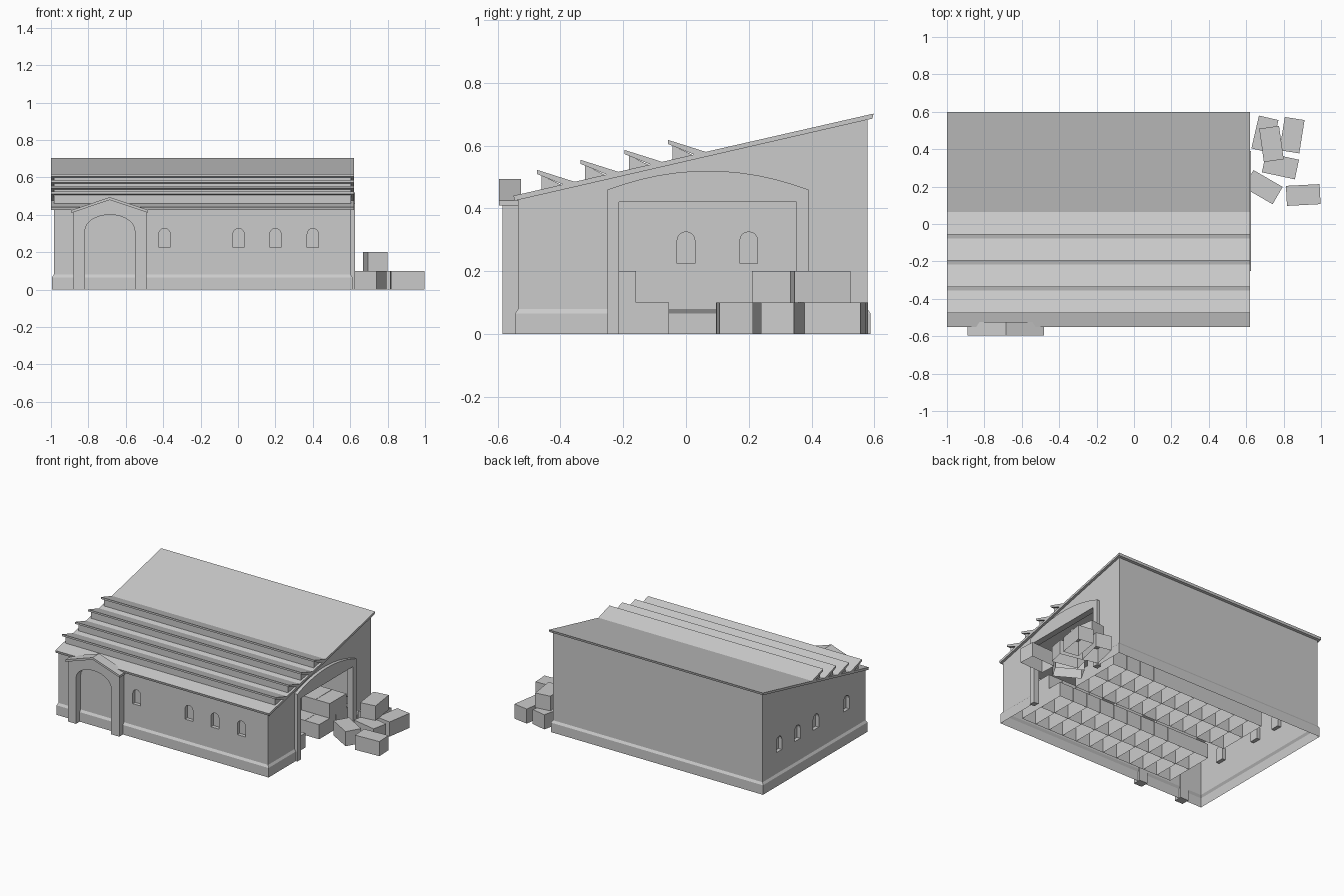
import bpy, bmesh, math
from mathutils import Matrix

if "Cube" in bpy.data.objects:
    bpy.data.objects.remove(bpy.data.objects["Cube"])


def make_object(name, bm):
    bmesh.ops.recalc_face_normals(bm, faces=bm.faces[:])
    mesh = bpy.data.meshes.new(name)
    bm.to_mesh(mesh)
    bm.free()
    ob = bpy.data.objects.new(name, mesh)
    bpy.context.collection.objects.link(ob)
    return ob


def prism(name, profile, axis, a, b):
    """Extrude a (horizontal, z) profile along x or y from a to b."""
    bm = bmesh.new()
    rings = []
    for d in (a, b):
        rings.append([bm.verts.new((d, h, z) if axis == 'x' else (h, d, z)) for h, z in profile])
    bm.faces.new(rings[0])
    bm.faces.new(rings[1])
    n = len(profile)
    for i in range(n):
        j = (i + 1) % n
        bm.faces.new((rings[0][i], rings[0][j], rings[1][j], rings[1][i]))
    return make_object(name, bm)


def arch(c, half, z_spring, rise, n=12):
    """Points over an elliptical arch, right to left."""
    return [(c + half * math.cos(math.pi * i / n), z_spring + rise * math.sin(math.pi * i / n))
            for i in range(n + 1)]


def roof_z(y):
    return 0.566 + 0.228 * y


def crate(name, x, y, z, length, width, angle, height=0.1):
    """Open-bottomed box, long side along local x."""
    bm = bmesh.new()
    bmesh.ops.create_cube(bm, size=1, matrix=Matrix.Translation((x, y, z + height / 2))
                          @ Matrix.Rotation(math.radians(angle), 4, 'Z')
                          @ Matrix.Diagonal((length, width, height, 1)))
    bm.normal_update()
    bmesh.ops.delete(bm, geom=[f for f in bm.faces if f.normal.z < -0.9], context='FACES_ONLY')
    return make_object(name, bm)


# Walls: lofted rings with a plinth and a sloping top
X0, X1, Y0, Y1 = -0.985, 0.603, -0.535, 0.578
bm = bmesh.new()
rings = []
for z, o in ((0, 0.01), (0.065, 0.01), (0.08, 0), (None, 0)):
    corners = [(X0 - o, Y0 - o), (X1 + o, Y0 - o), (X1 + o, Y1 + o), (X0 - o, Y1 + o)]
    rings.append([bm.verts.new((x, y, roof_z(y) - 0.014 if z is None else z)) for x, y in corners])
bm.faces.new(rings[0])
bm.faces.new(rings[-1])
for lo, hi in zip(rings, rings[1:]):
    for i in range(4):
        j = (i + 1) % 4
        bm.faces.new((lo[i], lo[j], hi[j], hi[i]))
walls = make_object("walls", bm)

# Cutters: arched windows on the front and left, gate on the right
cutters = []
def window(c):
    return [(c - 0.03, 0.225), (c + 0.03, 0.225)] + arch(c, 0.03, 0.297, 0.03, 8)
for x in (-0.393, 0.003, 0.2, 0.4):
    cutters.append(prism("window_cutter", window(x), 'y', Y0 - 0.05, Y0 + 0.025))
for y in (-0.33, 0.0, 0.2, 0.4):
    cutters.append(prism("window_cutter", window(y), 'x', X0 - 0.05, X0 + 0.025))
GATE = [(-0.213, -0.05), (0.352, -0.05), (0.352, 0.42), (-0.213, 0.42)]
cutters.append(prism("gate_cutter", GATE, 'x', X1 - 0.02, X1 + 0.1))
for c in cutters:
    mod = walls.modifiers.new("cut", 'BOOLEAN')
    mod.operation = 'DIFFERENCE'
    mod.solver = 'EXACT'
    mod.object = c
bpy.context.view_layer.update()
cut_mesh = bpy.data.meshes.new_from_object(walls.evaluated_get(bpy.context.evaluated_depsgraph_get()))
walls.modifiers.clear()
walls.data = cut_mesh
for c in cutters:
    bpy.data.objects.remove(c)

# Open the shell: no floor, no lid, gate open
bm = bmesh.new()
bm.from_mesh(cut_mesh)
bm.normal_update()
doomed = []
for f in bm.faces:
    c = f.calc_center_median()
    floor = f.normal.z < -0.9 and c.z < 0.01
    lid = f.normal.z > 0.9 and c.z > 0.4
    gate = f.normal.x > 0.9 and 0.4 < c.x < X1 - 0.01
    if floor or lid or gate:
        doomed.append(f)
bmesh.ops.delete(bm, geom=doomed, context='FACES')
bm.to_mesh(cut_mesh)
bm.free()

# Roof slab
RX0, RX1 = -1.0, 0.62
prism("roof_slab", [(-0.55, roof_z(-0.55)), (0.598, roof_z(0.598)),
                    (0.594, roof_z(0.598) - 0.016), (-0.546, roof_z(-0.55) - 0.016)], 'x', RX0, RX1)

# Sawtooth skylights: sloping board over an inset triangular body
for i in range(4):
    y = -0.475 + i * 0.1393
    z = roof_z(y + 0.12) + 0.038
    prism("skylight_board", [(y, z), (y, z - 0.013), (y + 0.083, roof_z(y + 0.083)),
                             (y + 0.12, roof_z(y + 0.12))], 'x', RX0, RX1)
    prism("skylight_body", [(y + 0.014, roof_z(y + 0.014) - 0.004), (y + 0.014, z - 0.017),
                            (y + 0.083, roof_z(y + 0.083) - 0.004)], 'x', RX0 + 0.015, RX1 - 0.015)

# Front porch: arched surround with a small gable
PX = -0.685
prism("porch_surround",
      [(PX - 0.133, 0), (PX - 0.195, 0), (PX - 0.195, 0.415), (PX, 0.482),
       (PX + 0.195, 0.415), (PX + 0.195, 0), (PX + 0.133, 0)]
      + arch(PX, 0.133, 0.315, 0.085, 14), 'y', -0.585, -0.53)
prism("porch_roof",
      [(PX - 0.205, 0.425), (PX, 0.494), (PX + 0.205, 0.425),
       (PX + 0.205, 0.410), (PX, 0.479), (PX - 0.205, 0.410)], 'y', -0.596, -0.525)

# Right gate surround: shallow segmental arch over a square opening
curve = [(0.07 + 0.32 * t, 0.46 + 0.06 * (1 - t * t)) for t in [1 - i / 6 for i in range(13)]]
prism("gate_surround", [(-0.213, 0), (-0.213, 0.42), (0.352, 0.42), (0.352, 0), (0.39, 0)]
      + curve + [(-0.25, 0)], 'x', 0.59, 0.625)

# Loose crates outside the gate: x, y, z, angle
for x, y, z, a in ((0.70, 0.48, 0, 77), (0.845, 0.475, 0, 81), (0.735, 0.428, 0.1, 98),
                   (0.783, 0.31, 0, -12), (0.69, 0.197, 0, -30), (0.905, 0.155, 0, 3)):
    crate("loose_crate", x, y, z, 0.18, 0.107, a)

# Stored crates inside: two rows per stack, a narrower row on top
for base, top in ((-0.415, -0.34), (0.095, 0.21)):
    for i in range(11):
        x = 0.495 - i * 0.108
        for row in range(2):
            crate("stored_crate", x, base + 0.09 + row * 0.181, 0, 0.18, 0.106, 90)
        if i not in (4, 7):
            crate("stacked_crate", x, top + 0.09, 0.1, 0.18, 0.106, 90)
